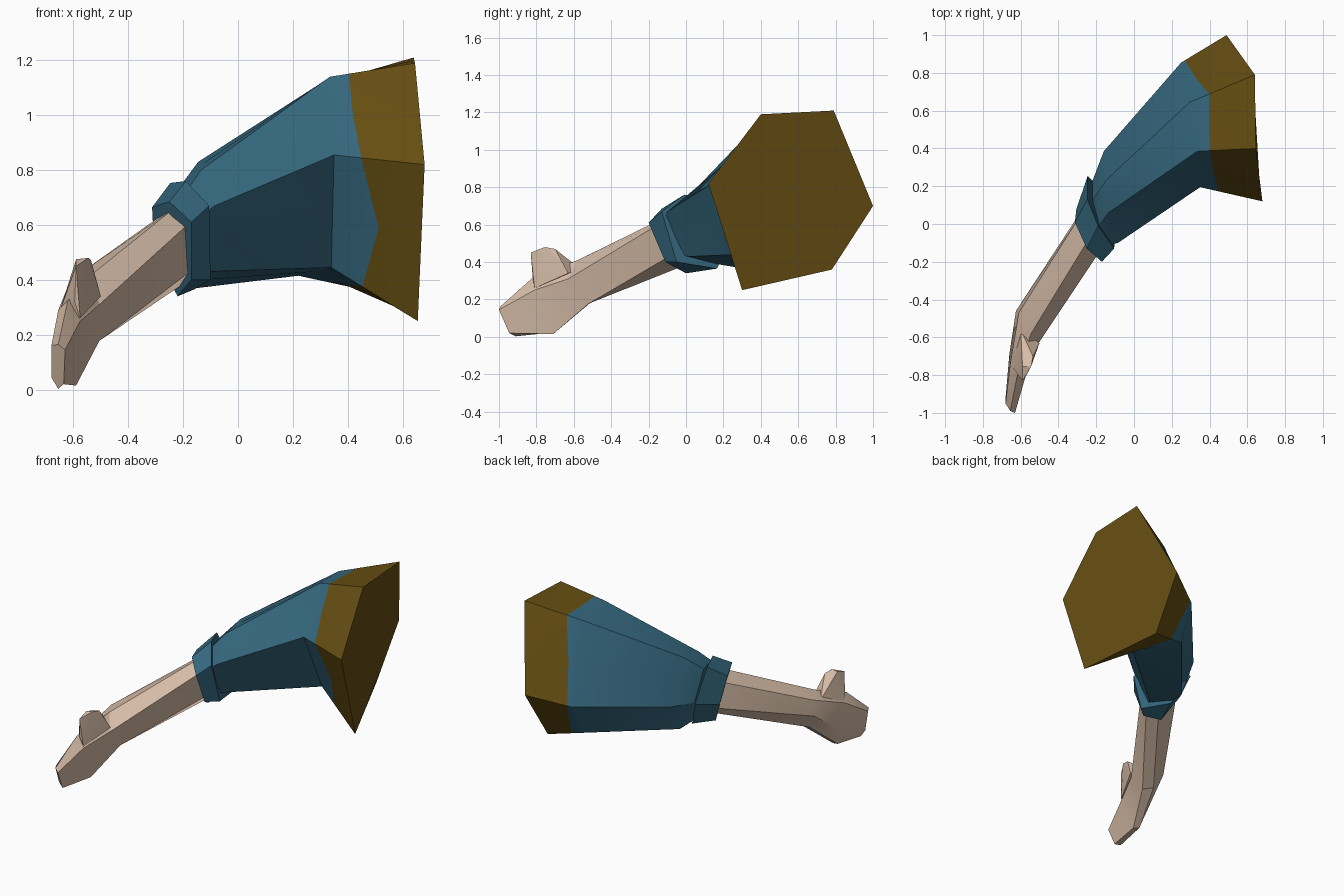
import bpy
import bmesh
import math
from mathutils import Vector

cube = bpy.data.objects.get("Cube")
if cube:
    bpy.data.objects.remove(cube, do_unlink=True)


def make_material(name, colour):
    material = bpy.data.materials.new(name)
    material.use_nodes = True
    material.diffuse_color = (*colour, 1)
    shader = next(n for n in material.node_tree.nodes if n.type == "BSDF_PRINCIPLED")
    shader.inputs["Base Color"].default_value = (*colour, 1)
    return material


blue = make_material("sleeve blue", (0.035, 0.135, 0.205))
brown = make_material("shoulder brown", (0.13, 0.075, 0.006))
skin = make_material("skin", (0.68, 0.51, 0.39))


def points(*coords):
    return [Vector(c) for c in coords]


def blend(ring_a, ring_b, amounts):
    return [a.lerp(b, t) for a, b, t in zip(ring_a, ring_b, amounts)]


def with_midpoints(ring):
    """Add the middle of every side, so a painted edge can bend there."""
    result = []
    for i, corner in enumerate(ring):
        following = ring[(i + 1) % len(ring)]
        result += [corner, corner.lerp(following, 0.5)]
    return result


def finish(name, bm, materials, angle):
    bmesh.ops.recalc_face_normals(bm, faces=bm.faces[:])
    mesh = bpy.data.meshes.new(name)
    bm.to_mesh(mesh)
    bm.free()
    obj = bpy.data.objects.new(name, mesh)
    bpy.context.collection.objects.link(obj)
    for material in materials:
        mesh.materials.append(material)
    bpy.ops.object.select_all(action="DESELECT")
    obj.select_set(True)
    bpy.context.view_layer.objects.active = obj
    bpy.ops.object.shade_smooth_by_angle(angle=math.radians(angle))
    return obj


def loft(name, rings, materials, painted_spans=(), angle=30):
    """Skin a row of matching cross-sections and close both ends."""
    bm = bmesh.new()
    rows = [[bm.verts.new(p) for p in ring] for ring in rings]
    count = len(rows[0])
    for span in range(len(rows) - 1):
        for i in range(count):
            j = (i + 1) % count
            face = bm.faces.new((rows[span][i], rows[span][j],
                                 rows[span + 1][j], rows[span + 1][i]))
            face.material_index = int(span in painted_spans)
    bm.faces.new(rows[0]).material_index = int(0 in painted_spans)
    bm.faces.new(rows[-1])
    return finish(name, bm, materials, angle)


# Every section runs: front, upper front, upper back, back, lower back, lower front.
# Cuff: a flared six-sided band around the wrist end of the sleeve
cuff_back = points((-.105, -.13, .67), (-.19, -.01, .76), (-.247, .13, .753),
                   (-.245, .255, .55), (-.16, .165, .365), (-.1, -.05, .4))
cuff_front = points((-.17, -.2, .61), (-.25, -.13, .685), (-.313, .01, .665),
                    (-.305, .08, .5), (-.22, 0, .34), (-.17, -.11, .4))
loft("cuff", [cuff_back, cuff_front], [blue])

# Sleeve: wide shoulder end with a painted band whose edge wanders
shoulder = points((.68, .12, .82), (.645, .4, 1.19), (.64, .79, 1.21),
                  (.49, 1, .7), (.475, .78, .36), (.655, .3, .25))
upper = points((.35, .195, .855), (.335, .385, 1.14), (.295, .645, 1.11),
               (.25, .855, .63), (.22, .72, .415), (.34, .4, .445))
lower = points((-.085, -.1, .67), (-.135, .06, .8), (-.145, .235, .83),
               (-.16, .385, .56), (-.15, .28, .37), (-.11, .02, .43))
inside_cuff = blend(lower, blend(cuff_back, cuff_front, [.5] * 6), [.6] * 6)
middle = sum(inside_cuff, Vector()) / 6
inside_cuff = [middle.lerp(p, .85) for p in inside_cuff]

shoulder, upper, lower, inside_cuff = map(
    with_midpoints, (shoulder, upper, lower, inside_cuff))
paint_edge = blend(upper, shoulder,
                   [.3, .24, .22, .25, .3, .18, .08, .25, .4, .38, .36, .52])
loft("sleeve", [shoulder, paint_edge, upper, lower, inside_cuff],
     [blue, brown], painted_spans=(0,))

# Forearm and flat mitten hand
elbow_end = points((-.185, -.15, .6), (-.24, -.08, .655), (-.3, .02, .62),
                   (-.285, .06, .46), (-.2, 0, .385), (-.175, -.09, .43))
wrist = points((-.505, -.63, .31), (-.545, -.58, .41), (-.61, -.47, .4),
               (-.625, -.46, .3), (-.57, -.49, .2), (-.505, -.52, .178))
knuckles = points((-.575, -.81, .25), (-.62, -.81, .325), (-.655, -.74, .29),
                  (-.66, -.69, .13), (-.63, -.7, .025), (-.59, -.71, .015))
fingertips = points((-.63, -1, .145), (-.655, -.99, .165), (-.68, -.95, .16),
                    (-.68, -.92, .045), (-.655, -.91, .003), (-.635, -.945, .02))
loft("forearm_and_hand", [elbow_end, wrist, knuckles, fingertips], [skin], angle=25)

# Thumb: a stubby wedge rising from the back of the hand
bm = bmesh.new()
thumb_root = points((-.65, -.75, .285), (-.575, -.81, .26),
                    (-.5, -.63, .34), (-.6, -.56, .36))
thumb_tip = points((-.59, -.83, .45), (-.59, -.755, .475), (-.545, -.755, .48),
                   (-.535, -.7, .47), (-.595, -.82, .32))
for p in thumb_root + thumb_tip:
    bm.verts.new(p)
hull = bmesh.ops.convex_hull(bm, input=bm.verts[:])
loose = [v for v in bm.verts if not v.link_faces]
bmesh.ops.delete(bm, geom=loose, context="VERTS")
finish("thumb", bm, [skin], 25)
